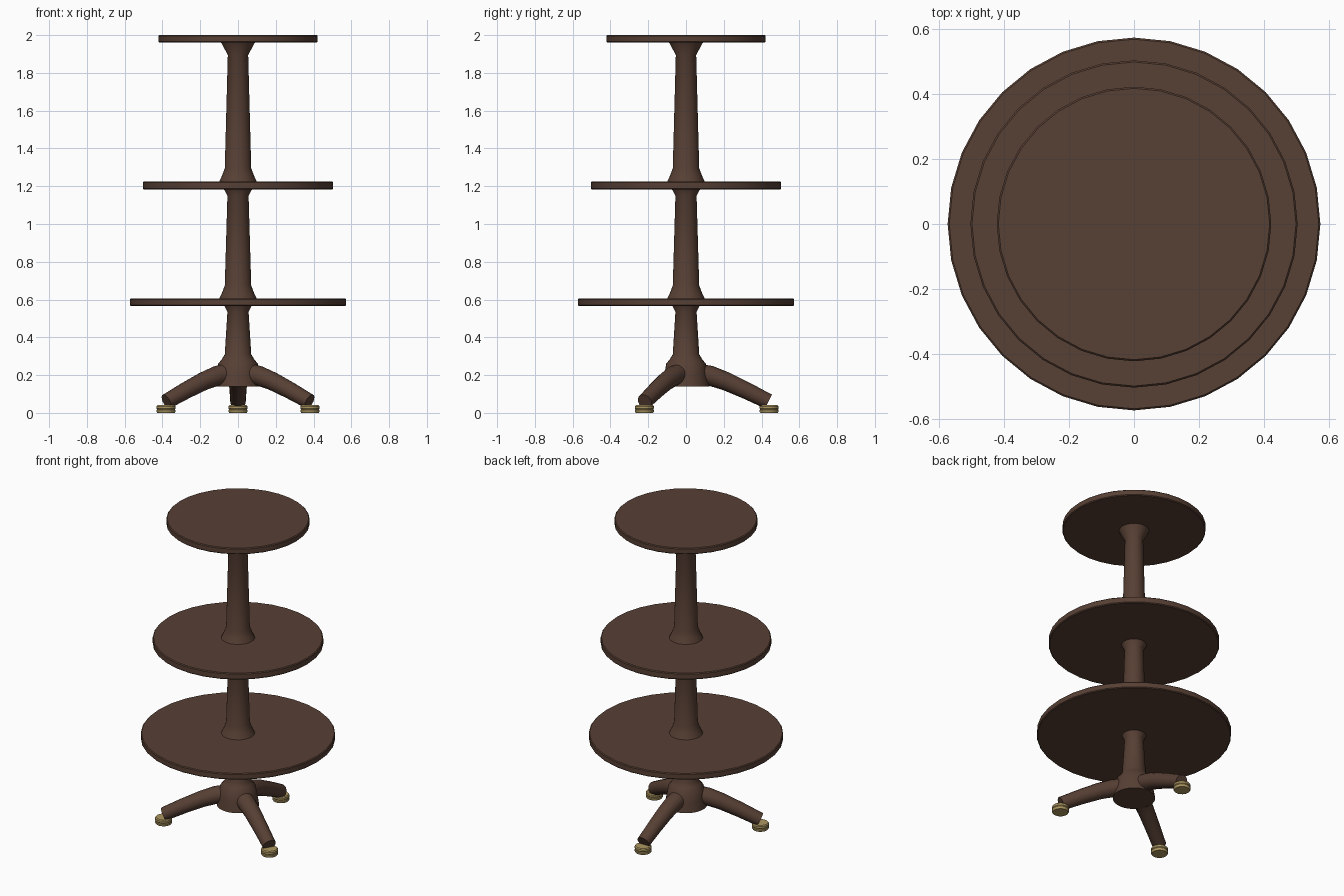
import bpy, bmesh, math
from mathutils import Vector, Matrix

if "Cube" in bpy.data.objects:
    bpy.data.objects.remove(bpy.data.objects["Cube"])


def material(name, color):
    m = bpy.data.materials.new(name)
    m.diffuse_color = color
    m.use_nodes = True
    m.node_tree.nodes["Principled BSDF"].inputs["Base Color"].default_value = m.diffuse_color
    return m


wood = material("dark_wood", (0.095, 0.05, 0.034, 1))
brass = material("brass", (0.42, 0.31, 0.12, 1))


def make_object(name, rings, mat, angle=35):
    """Skin a list of equal-sized point rings and cap both ends."""
    bm = bmesh.new()
    loops = [[bm.verts.new(p) for p in ring] for ring in rings]
    n = len(loops[0])
    for a, b in zip(loops, loops[1:]):
        for i in range(n):
            j = (i + 1) % n
            bm.faces.new((a[i], a[j], b[j], b[i]))
    bm.faces.new(loops[0][::-1])
    bm.faces.new(loops[-1])
    bmesh.ops.recalc_face_normals(bm, faces=bm.faces)
    me = bpy.data.meshes.new(name)
    bm.to_mesh(me)
    bm.free()
    me.materials.append(mat)
    ob = bpy.data.objects.new(name, me)
    bpy.context.collection.objects.link(ob)
    bpy.ops.object.select_all(action='DESELECT')
    ob.select_set(True)
    bpy.context.view_layer.objects.active = ob
    bpy.ops.object.shade_smooth_by_angle(angle=math.radians(angle))
    return ob


def lathe(name, profile, mat, sides=32, center=(0, 0)):
    rings = [[(center[0] + r * math.cos(2 * math.pi * i / sides),
               center[1] + r * math.sin(2 * math.pi * i / sides), z)
              for i in range(sides)] for r, z in profile]
    return make_object(name, rings, mat)


# Round shelves with softened rims
for name, r, z0, z1 in (("bottom_shelf", 0.573, 0.565, 0.605),
                        ("middle_shelf", 0.503, 1.183, 1.225),
                        ("top_shelf", 0.422, 1.96, 2.0)):
    b = 0.005
    lathe(name, [(r - b, z0), (r, z0 + b), (r, z1 - b), (r - b, z1)], wood)

# Turned column sections, flared where they meet the shelves
lathe("column_base", [(0.125, 0.14), (0.115, 0.20), (0.105, 0.26), (0.085, 0.285),
                      (0.07, 0.31), (0.056, 0.535), (0.072, 0.567)], wood)
lathe("lower_column", [(0.10, 0.603), (0.085, 0.635), (0.07, 0.675),
                       (0.056, 1.15), (0.075, 1.185)], wood)
lathe("upper_column", [(0.10, 1.223), (0.085, 1.255), (0.07, 1.295),
                       (0.054, 1.895), (0.09, 1.962)], wood)

# Three curved legs with brass feet
path = [(0.06, 0.207, 0.055), (0.13, 0.196, 0.053), (0.21, 0.168, 0.049),
        (0.32, 0.118, 0.045), (0.437, 0.06, 0.041)]
for k, deg in enumerate((90, 210, 330)):
    rot = Matrix.Rotation(math.radians(deg), 3, 'Z')
    rings = []
    for i, (d, z, r) in enumerate(path):
        p, q = path[max(i - 1, 0)], path[min(i + 1, len(path) - 1)]
        t = Vector((q[0] - p[0], 0, q[1] - p[1])).normalized()
        side = Vector((0, 1, 0))
        up = t.cross(side)
        rings.append([rot @ (Vector((d, 0, z)) + r * (math.cos(a) * side + math.sin(a) * up))
                      for a in (2 * math.pi * s / 16 for s in range(16))])
    make_object(f"leg_{k + 1}", rings, wood)
    c = rot @ Vector((0.44, 0, 0))
    lathe(f"foot_{k + 1}", [(0.046, 0.0), (0.05, 0.006), (0.05, 0.015), (0.047, 0.019),
                            (0.05, 0.023), (0.05, 0.035), (0.045, 0.041)],
          brass, 24, (c.x, c.y))
